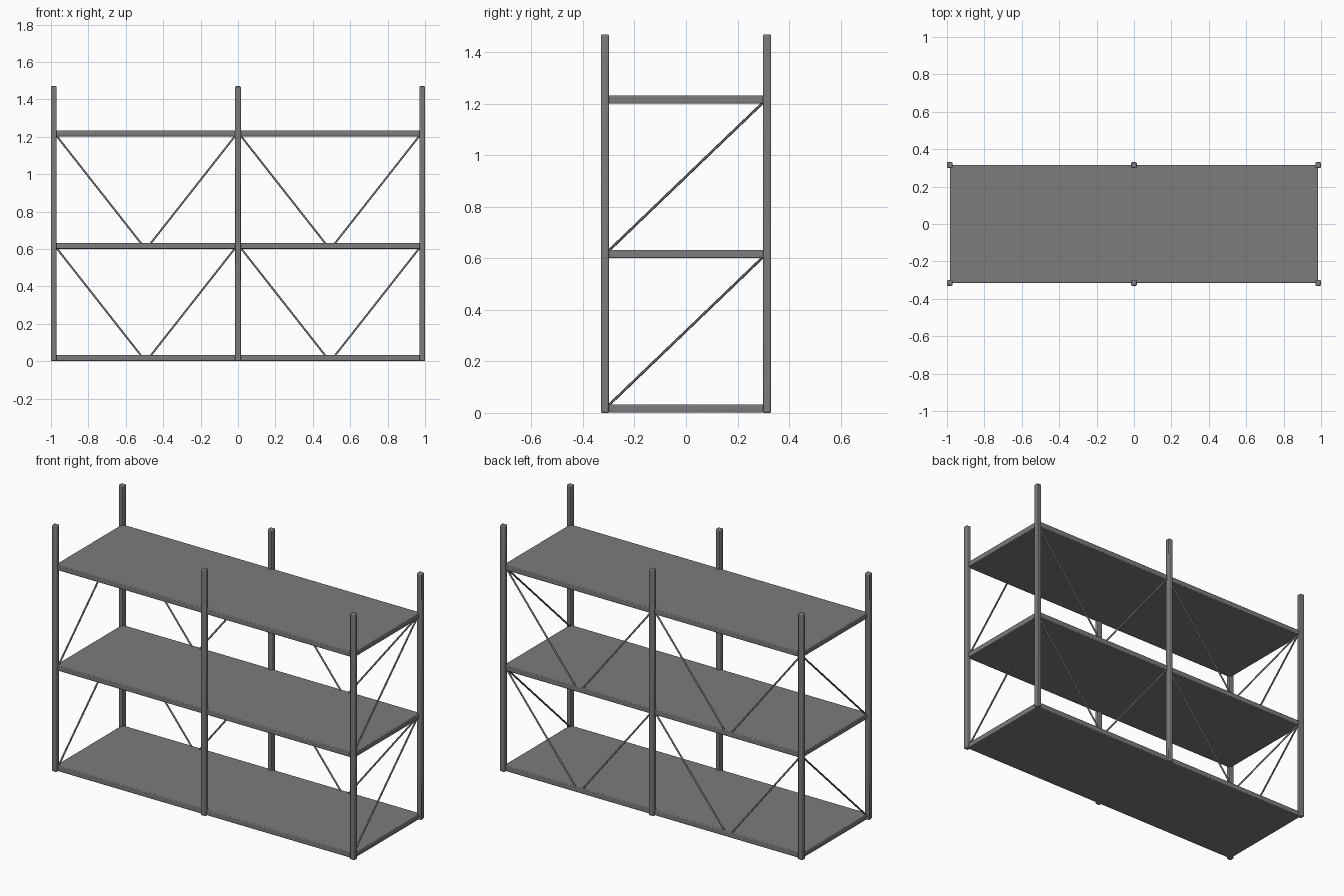
import bpy
from mathutils import Vector

cube = bpy.data.objects.get("Cube")
if cube:
    bpy.data.objects.remove(cube, do_unlink=True)

steel = bpy.data.materials.new("grey_steel")
steel.use_nodes = True
GREY = (0.2, 0.2, 0.2, 1)
steel.diffuse_color = GREY
steel.node_tree.nodes["Principled BSDF"].inputs["Base Color"].default_value = GREY

POST_X, POST_Y, HEIGHT = 0.985, 0.315, 1.47
TUBE = 0.032
LEVELS = (0.0, 0.6, 1.2)


def finish(obj, name):
    obj.name = name
    obj.data.materials.append(steel)
    bpy.ops.object.shade_smooth_by_angle()
    return obj


def box(name, centre, size, bevel):
    bpy.ops.mesh.primitive_cube_add(size=1, location=centre)
    obj = bpy.context.object
    obj.scale = size
    bpy.ops.object.transform_apply(location=False, rotation=False, scale=True)
    mod = obj.modifiers.new("rounded_edges", 'BEVEL')
    mod.width, mod.segments = bevel, 2
    return finish(obj, name)


def rod(name, start, end, radius=0.005):
    a, b = Vector(start), Vector(end)
    bpy.ops.mesh.primitive_cylinder_add(vertices=12, radius=radius,
                                        depth=(b - a).length, location=(a + b) / 2)
    obj = bpy.context.object
    obj.rotation_euler = (b - a).to_track_quat('Z', 'Y').to_euler()
    return finish(obj, name)


# Six upright posts
for x in (-POST_X, 0, POST_X):
    for y in (-POST_Y, POST_Y):
        box("post", (x, y, HEIGHT / 2), (TUBE * 0.95, TUBE * 0.95, HEIGHT), 0.005)

# Three shelf boards
for z in LEVELS:
    box("shelf", (0, 0, z + TUBE / 2 + 0.001), (2 * POST_X, 2 * POST_Y, TUBE), 0.004)

# Thin cross braces between neighbouring levels
for low, high in zip(LEVELS, LEVELS[1:]):
    z0, z1 = low + TUBE - 0.004, high + 0.008
    for side in (-1, 1):
        rod("end_brace", (side * 0.975, -0.302, z0), (side * 0.975, 0.302, z1))
        middle = side * POST_X / 2
        for way in (-1, 1):
            rod("back_brace", (middle + way * 0.024, 0.305, z0),
                (middle + way * 0.48, 0.305, z1))
